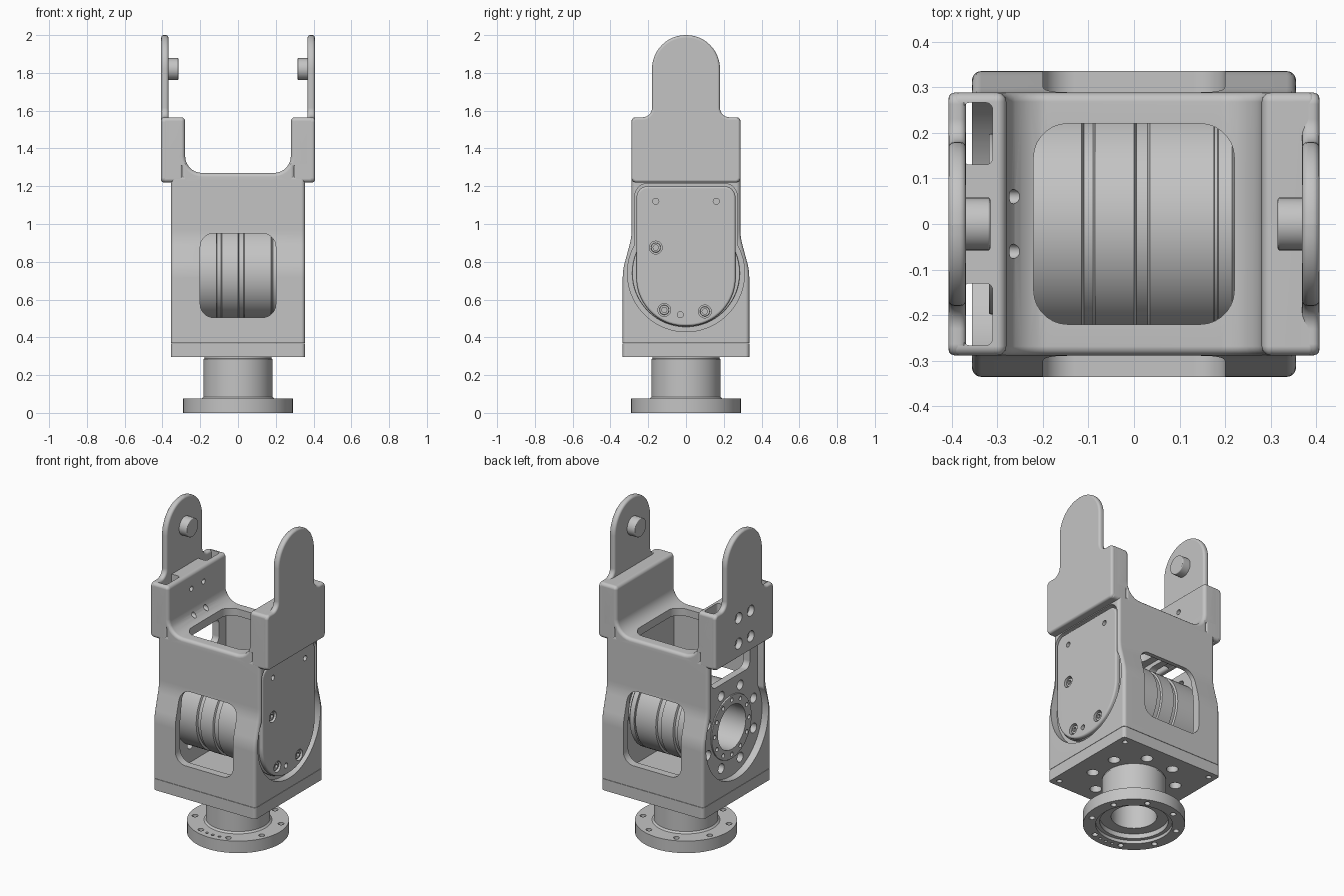
import bpy, bmesh
from math import sin, cos, pi, radians, acos, tan
from mathutils import Vector, Matrix

cube = bpy.data.objects.get("Cube")
if cube:
    bpy.data.objects.remove(cube, do_unlink=True)

metal = bpy.data.materials.new("machined_grey")
metal.use_nodes = True
GREY = (0.55, 0.55, 0.55, 1)
metal.diffuse_color = GREY
metal.node_tree.nodes["Principled BSDF"].inputs["Base Color"].default_value = GREY
AXIS_Z = 0.74   # height of the motor axis
parts = []


def make(name, bm):
    bmesh.ops.recalc_face_normals(bm, faces=bm.faces)
    mesh = bpy.data.meshes.new(name)
    bm.to_mesh(mesh)
    bm.free()
    mesh.materials.append(metal)
    ob = bpy.data.objects.new(name, mesh)
    bpy.context.scene.collection.objects.link(ob)
    parts.append(ob)
    return ob


def rounded(corners, steps=7):
    """Polygon from (u, v, radius) corners, each filleted."""
    out = []
    n = len(corners)
    for i, (u, v, r) in enumerate(corners):
        p = Vector((u, v))
        if r == 0:
            out.append(p)
            continue
        a = (Vector(corners[i - 1][:2]) - p).normalized()
        b = (Vector(corners[(i + 1) % n][:2]) - p).normalized()
        half = a.angle(b) / 2
        centre = p + (a + b).normalized() * r / sin(half)
        start = p + a * r / tan(half) - centre
        end = p + b * r / tan(half) - centre
        turn = start.angle_signed(end)
        for k in range(steps + 1):
            out.append(centre + Matrix.Rotation(-turn * k / steps, 2) @ start)
    return out


def symmetric(half, steps=7):
    """Outline from its right half, listed upwards."""
    return rounded(half + [(-u, v, r) for u, v, r in reversed(half)], steps)


def box(u0, u1, v0, v1, r=0):
    return rounded([(u0, v0, r), (u1, v0, r), (u1, v1, r), (u0, v1, r)])


def circle(u, v, r, n=32):
    return [Vector((u + r * cos(2 * pi * k / n), v + r * sin(2 * pi * k / n))) for k in range(n)]


def ring(count, radius, cu, cv, r, offset=0.0):
    angles = [2 * pi * k / count + offset for k in range(count)]
    return [circle(cu + radius * cos(t), cv + radius * sin(t), r, 20) for t in angles]


def keyhole(r, half, top, corner):
    """Round at the bottom, straight sided above."""
    a = acos(half / r)
    n = 48
    arc = [a - (pi + 2 * a) * k / n for k in range(n + 1)]
    pts = [(r * cos(t), AXIS_Z + r * sin(t), 0) for t in arc]
    return rounded(pts + [(-half, top, corner), (half, top, corner)])


def prism(name, pts, axis, a, b, bevel=0.0, skip_below=-1.0):
    place = {"x": lambda p, w: (w, p[0], p[1]),
             "y": lambda p, w: (p[0], w, p[1]),
             "z": lambda p, w: (p[0], p[1], w)}[axis]
    bm = bmesh.new()
    lo = [bm.verts.new(place(p, a)) for p in pts]
    hi = [bm.verts.new(place(p, b)) for p in pts]
    bm.faces.new(lo)
    bm.faces.new(hi)
    for i in range(len(pts)):
        bm.faces.new((lo[i - 1], lo[i], hi[i], hi[i - 1]))
    bmesh.ops.recalc_face_normals(bm, faces=bm.faces)
    if bevel:
        edges = [e for e in bm.edges if e.calc_face_angle(0) > 0.7
                 and max(v.co.z for v in e.verts) > skip_below]
        bmesh.ops.bevel(bm, geom=edges, offset=bevel, segments=3, profile=0.5,
                        affect="EDGES", clamp_overlap=True)
    return make(name, bm)


def lathe(name, pts, axis, base=(0, 0, 0), n=64):
    """Closed (along, radius) profile turned about x or z."""
    bm = bmesh.new()
    rows = []
    for w, r in pts:
        co = (w, 0, r) if axis == "x" else (r, 0, w)
        rows.append(bm.verts.new(Vector(co) + Vector(base)))
    edges = [bm.edges.new((rows[i], rows[i + 1])) for i in range(len(rows) - 1)]
    bmesh.ops.spin(bm, geom=rows + edges, cent=base, angle=2 * pi, steps=n,
                   axis=(1, 0, 0) if axis == "x" else (0, 0, 1))
    bmesh.ops.remove_doubles(bm, verts=bm.verts, dist=0.0001)
    return make(name, bm)


def cut(ob, axis, a, b, *shapes):
    for pts in shapes:
        tool = prism("cutter", pts, axis, a, b)
        tool.hide_render = True
        mod = ob.modifiers.new("cut", "BOOLEAN")
        mod.operation, mod.solver, mod.object = "DIFFERENCE", "EXACT", tool
        bpy.context.view_layer.objects.active = ob
        bpy.ops.object.modifier_apply(modifier=mod.name)
        parts.remove(tool)
        bpy.data.objects.remove(tool, do_unlink=True)


def side_outline(low, high, bottom, top, r):
    return symmetric([(low, bottom, 0), (low, 0.755, 0.3), (high, 0.93, 0.3), (high, top, r)])


# Housing: hollow shell with windows and a recess on each side
body = prism("housing", side_outline(0.335, 0.288, 0.37, 1.265, 0.03), "x", -0.355, 0.355, 0.02, 0.371)
cut(body, "x", -0.265, 0.265, side_outline(0.287, 0.262, 0.4, 1.225, 0.02))
cut(body, "y", -0.5, 0.5, box(-0.2, 0.2, 0.505, 0.95, 0.07))
top_window = box(-0.22, 0.22, -0.22, 0.22, 0.075)
cut(body, "z", 1.1, 1.5, top_window)
cut(body, "x", 0.31, 0.5, keyhole(0.31, 0.272, 1.215, 0.07))
cut(body, "x", -0.5, -0.31, keyhole(0.31, 0.266, 1.35, 0))
cut(body, "x", -0.4, -0.2, circle(0, AXIS_Z, 0.195, 48), box(-0.19, 0.19, 1.04, 1.2, 0.04),
    *ring(8, 0.245, 0, AXIS_Z, 0.03, pi / 8))

# Yoke: rounded saddle across the top of the housing, forming the inside of the horns
bolt_spots = [(y, z) for y in (-0.06, 0.06) for z in (1.31, 1.47)]
yoke = prism("yoke", symmetric([(0.3, 1.23, 0), (0.3, 1.3, 0), (0.385, 1.3, 0), (0.385, 1.565, 0),
                                (0.28, 1.565, 0.021), (0.28, 1.27, 0.09)]),
             "y", -0.288, 0.288, 0.02, 1.235)
cut(yoke, "z", 1.1, 1.5, top_window)

# Horns: outer block, arm and pivot peg
arm_outline = symmetric([(0.288, 1.22, 0.025), (0.288, 1.565, 0.025),
                         (0.18, 1.565, 0.05), (0.18, 2.0, 0.179)], 12)
for side, s in (("right", -1), ("left", 1)):
    arm = prism(side + "_arm", arm_outline, "x", s * 0.368, s * 0.407, 0.014)
    block = prism(side + "_horn_block", box(-0.288, 0.288, 1.22, 1.565, 0.02),
                  "x", s * 0.295, s * 0.396, 0.012)
    prism(side + "_pivot_peg", circle(0, 1.82, 0.058), "x", s * 0.315, s * 0.375, 0.005)
    if s < 0:   # open pocket with a central tab and bolt holes
        cut(arm, "x", -0.5, -0.3, *[circle(y, z, 0.034, 20) for y, z in bolt_spots])
        for piece in (block, yoke):
            cut(piece, "z", 1.1, 1.7, box(-0.375, -0.31, 0.13, 0.266, 0.015),
                box(-0.375, -0.31, -0.266, -0.13, 0.015), box(-0.42, -0.373, -0.266, 0.266))
            cut(piece, "x", -0.5, -0.2, *[circle(y, z, 0.016, 16) for y, z in bolt_spots])

# Side cover on a round seat, with screws
prism("cover_seat", circle(0, AXIS_Z, 0.285, 64), "x", 0.29, 0.328, 0.006)
cover = prism("side_cover", symmetric([(0.262, 0.46, 0.255), (0.262, 1.2, 0.06)], 20),
              "x", 0.3, 0.354, 0.012)
for y, z in ((-0.16, 0.875), (-0.115, 0.545), (0.1, 0.537)):
    cut(cover, "x", 0.33, 0.4, circle(y, z, 0.034))
    screw = prism("cover_screw", circle(y, z, 0.026, 24), "x", 0.32, 0.346, 0.004)
    cut(screw, "x", 0.332, 0.4, circle(y, z, 0.015, 6))
cut(cover, "x", 0.33, 0.4, *[circle(y, z, 0.016, 20) for y, z in
                             ((-0.16, 1.12), (0.16, 1.12), (-0.03, 0.52))])

# Motor drum and its open output ring
R = 0.25
lathe("motor_drum", [(0.05, 0), (0.05, 0.14), (-0.29, 0.14), (-0.29, 0.19), (-0.262, 0.19),
                     (-0.262, R), (-0.115, R), (-0.11, R - 0.012), (-0.09, R - 0.012),
                     (-0.085, R), (0, R), (0.005, R - 0.01), (0.03, R - 0.01), (0.035, R),
                     (0.175, R), (0.177, R - 0.008), (0.183, R - 0.008), (0.185, R), (0.215, R),
                     (0.225, R - 0.012), (0.225, 0.19), (0.27, 0.19), (0.27, 0)],
      "x", (0, 0, AXIS_Z))
output = prism("output_ring", circle(0, AXIS_Z, 0.198, 64), "x", -0.318, -0.255, 0.004)
cut(output, "x", -0.5, 0, circle(0, AXIS_Z, 0.138, 64))
cut(output, "x", -0.5, -0.295, *ring(12, 0.17, 0, AXIS_Z, 0.013))

# Base plate with bolt circle and corner screws
base = prism("base_plate", box(-0.355, 0.355, -0.335, 0.335, 0.02), "z", 0.297, 0.368)
cut(base, "z", 0.2, 0.35, *ring(8, 0.245, 0, 0, 0.034, pi / 8),
    *[circle(x, y, 0.016, 16) for x in (-0.31, 0.31) for y in (-0.29, 0.29)])

# Neck and mounting flange
flange = lathe("neck_flange", [(0.29, 0), (0.29, 0.13), (0.05, 0.13), (0.05, 0.195), (0.02, 0.195),
                               (0.02, 0.218), (0, 0.218), (0, 0.29), (0.075, 0.29), (0.075, 0.193),
                               (0.085, 0.183), (0.285, 0.183), (0.287, 0.178), (0.31, 0.178), (0.31, 0)], "z")
cut(flange, "z", -0.1, 0.2, *ring(8, 0.25, 0, 0, 0.017, pi / 8))
cut(flange, "z", -0.1, 0.2, *[circle(0.25 * cos(t), 0.25 * sin(t), 0.009, 12)
                              for t in (radians(-100), radians(-90), radians(-80))])

# Smooth shading with sharp edges kept
bpy.ops.object.select_all(action="DESELECT")
for ob in parts:
    ob.select_set(True)
bpy.context.view_layer.objects.active = body
bpy.ops.object.shade_smooth_by_angle(angle=radians(35))
for ob in parts:
    ob.modifiers.new("even_normals", "WEIGHTED_NORMAL").keep_sharp = True
